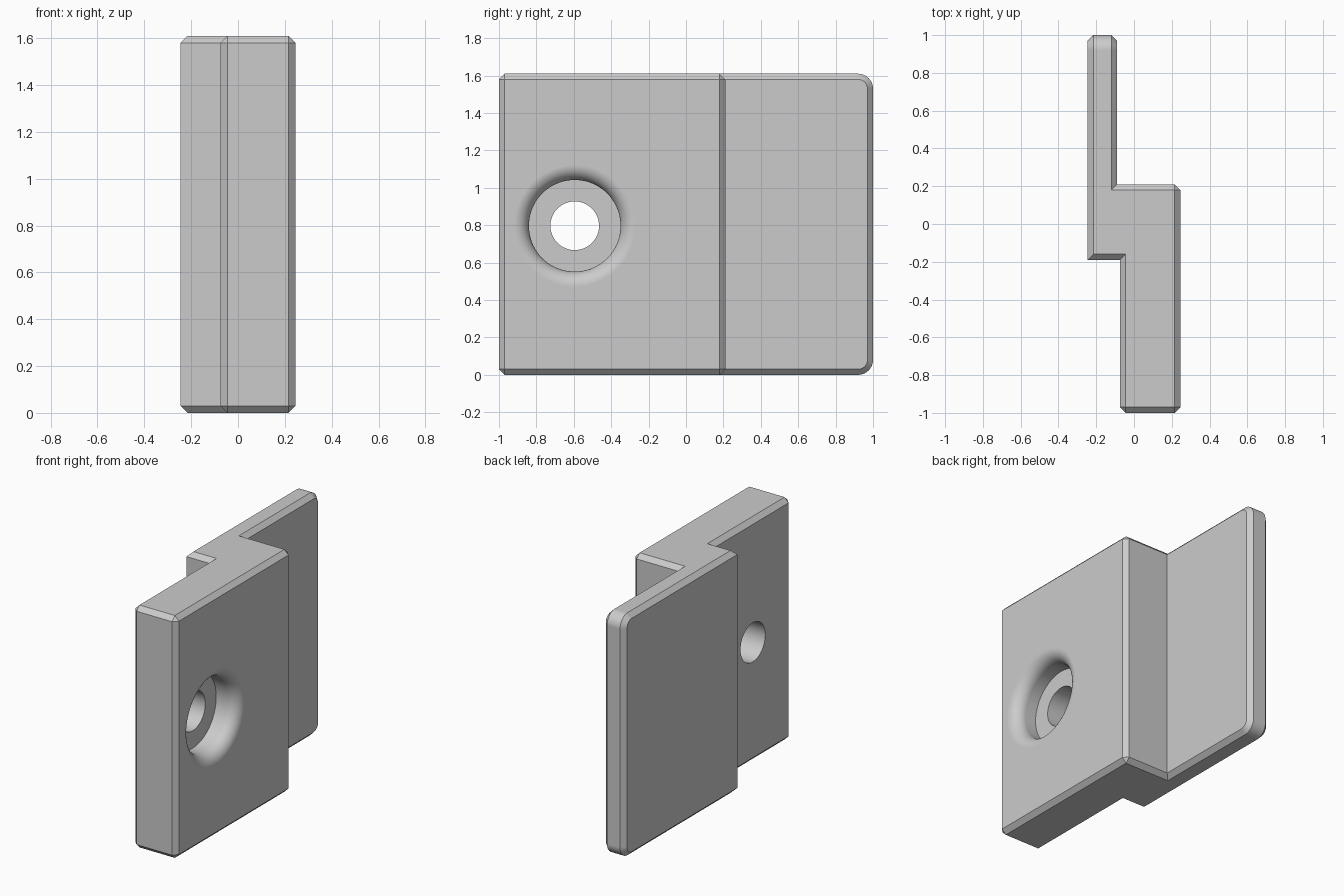
import bpy, bmesh, math
from mathutils import Matrix, Vector

HEIGHT = 1.61
CHAMFER = 0.03
HOLE_Y, HOLE_Z = -0.595, 0.797

if "Cube" in bpy.data.objects:
    bpy.data.objects.remove(bpy.data.objects["Cube"], do_unlink=True)

grey = bpy.data.materials.new("plain grey")
grey.use_nodes = True
colour = (0.6, 0.6, 0.6, 1)
grey.diffuse_color = colour
grey.node_tree.nodes["Principled BSDF"].inputs["Base Color"].default_value = colour


def make_object(name, bm):
    bmesh.ops.recalc_face_normals(bm, faces=bm.faces[:])
    mesh = bpy.data.meshes.new(name)
    bm.to_mesh(mesh)
    bm.free()
    mesh.materials.append(grey)
    obj = bpy.data.objects.new(name, mesh)
    bpy.context.collection.objects.link(obj)
    return obj


def bevel(bm, edges, size, segments):
    bmesh.ops.bevel(bm, geom=edges, offset=size, offset_type='OFFSET',
                    segments=segments, profile=0.5, affect='EDGES')


# Stepped bracket: extruded outline
outline = [(-0.245, 1), (-0.09, 1), (-0.09, 0.21), (0.245, 0.21),
           (0.245, -1), (-0.075, -1), (-0.075, -0.19), (-0.245, -0.19)]
bm = bmesh.new()
base = bm.faces.new([bm.verts.new((x, y, 0)) for x, y in outline])
top = bmesh.ops.extrude_face_region(bm, geom=[base])["geom"]
bmesh.ops.translate(bm, vec=(0, 0, HEIGHT),
                    verts=[v for v in top if isinstance(v, bmesh.types.BMVert)])
bmesh.ops.recalc_face_normals(bm, faces=bm.faces[:])

# Rounded corners on the thin flange
corners = [e for e in bm.edges if all(v.co.y > 0.99 for v in e.verts)
           and abs(e.verts[0].co.z - e.verts[1].co.z) < 0.01]
bevel(bm, corners, 0.08, 10)
bm.normal_update()


# Chamfer every outer edge except the upright one behind the step
def needs_chamfer(e):
    a, b = (v.co for v in e.verts)
    upright = abs(a.z - b.z) > 1
    behind_step = upright and a.x < -0.2 and a.y < 0
    return e.is_convex and e.calc_face_angle() > math.radians(40) and not behind_step


bevel(bm, [e for e in bm.edges if needs_chamfer(e)], CHAMFER, 1)
bracket = make_object("stepped_bracket", bm)

# Screw hole cutter: lathed bore, counterbore and rounded lip, as (x, radius)
lip = 0.08
profile = [(-0.5, 0), (-0.5, 0.13), (0.085, 0.13), (0.085, 0.245)]
for i in range(13):
    a = math.pi / 2 * i / 12
    profile.append((0.245 - lip + lip * math.sin(a), 0.245 + lip - lip * math.cos(a)))
profile += [(0.4, 0.245 + lip), (0.4, 0)]

bm = bmesh.new()
verts = [bm.verts.new((x, HOLE_Y, HOLE_Z + r)) for x, r in profile]
edges = [bm.edges.new(pair) for pair in zip(verts, verts[1:])]
bmesh.ops.spin(bm, geom=verts + edges, cent=(0, HOLE_Y, HOLE_Z), axis=(1, 0, 0),
               angle=math.tau, steps=72)
bmesh.ops.remove_doubles(bm, verts=bm.verts[:], dist=0.0005)
cutter = make_object("hole_cutter", bm)
cutter.hide_render = True

cut = bracket.modifiers.new("screw_hole", 'BOOLEAN')
cut.operation = 'DIFFERENCE'
cut.solver = 'EXACT'
cut.object = cutter

bpy.ops.object.select_all(action='DESELECT')
bracket.select_set(True)
bpy.context.view_layer.objects.active = bracket
bpy.ops.object.modifier_apply(modifier=cut.name)
bpy.data.objects.remove(cutter, do_unlink=True)

# Smooth the round parts, keep flat faces flat
bpy.ops.object.shade_smooth_by_angle(angle=math.radians(25))
weighted = bracket.modifiers.new("flat_faces", 'WEIGHTED_NORMAL')
weighted.keep_sharp = True
